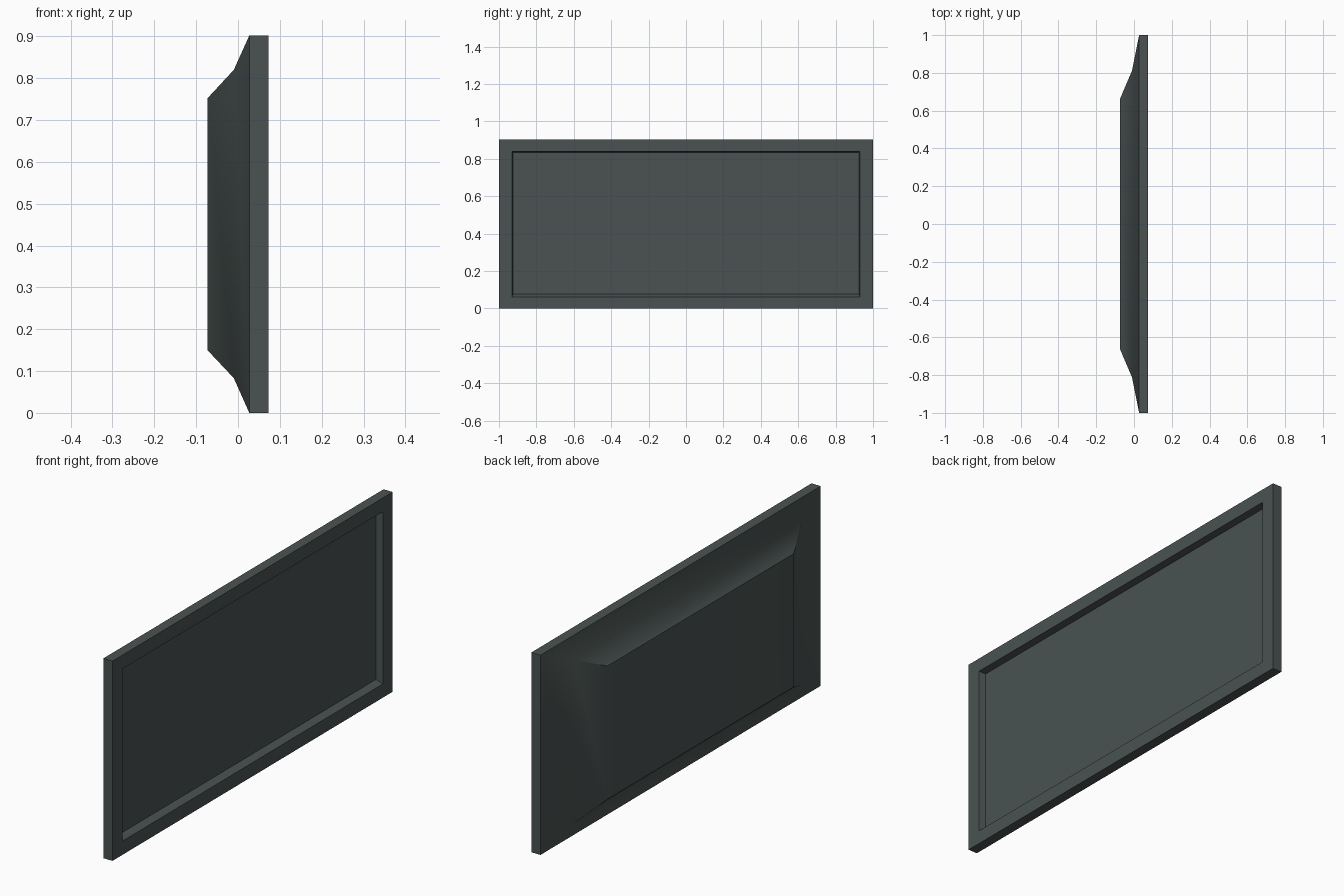
import bpy, bmesh, math

cube = bpy.data.objects.get("Cube")
if cube:
    bpy.data.objects.remove(cube, do_unlink=True)

# Casing colour
mat = bpy.data.materials.new("dark grey green")
mat.use_nodes = True
colour = (0.068, 0.086, 0.083, 1)
mat.diffuse_color = colour
bsdf = next(n for n in mat.node_tree.nodes if n.type == 'BSDF_PRINCIPLED')
bsdf.inputs["Base Color"].default_value = colour

# Rectangular sections: x, half width, bottom, top
sections = [
    (-0.073, 0.665, 0.15, 0.752),    # rear plate
    (-0.01, 0.813, 0.083, 0.82),     # rear slope
    (0.027, 1.0, 0.0, 0.902),        # slab back
    (0.073, 1.0, 0.0, 0.902),        # slab front
    (0.073, 0.93, 0.062, 0.84),      # bezel inner rim
    (0.043, 0.924, 0.077, 0.834),    # sunken screen
]

bm = bmesh.new()
rings = [[bm.verts.new((x, y, z)) for y, z in ((-w, lo), (w, lo), (w, hi), (-w, hi))]
         for x, w, lo, hi in sections]
for a, b in zip(rings, rings[1:]):
    for i in range(4):
        j = (i + 1) % 4
        bm.faces.new((a[i], a[j], b[j], b[i]))
bm.faces.new(rings[0][::-1])
bm.faces.new(rings[-1])
bmesh.ops.recalc_face_normals(bm, faces=bm.faces)

mesh = bpy.data.meshes.new("flat_screen_casing")
bm.to_mesh(mesh)
bm.free()
mesh.materials.append(mat)
casing = bpy.data.objects.new("flat_screen_casing", mesh)
bpy.context.collection.objects.link(casing)

# Soft rear slopes with crisp slab edges
bpy.ops.object.select_all(action='DESELECT')
casing.select_set(True)
bpy.context.view_layer.objects.active = casing
bpy.ops.object.shade_smooth_by_angle(angle=math.radians(30))
